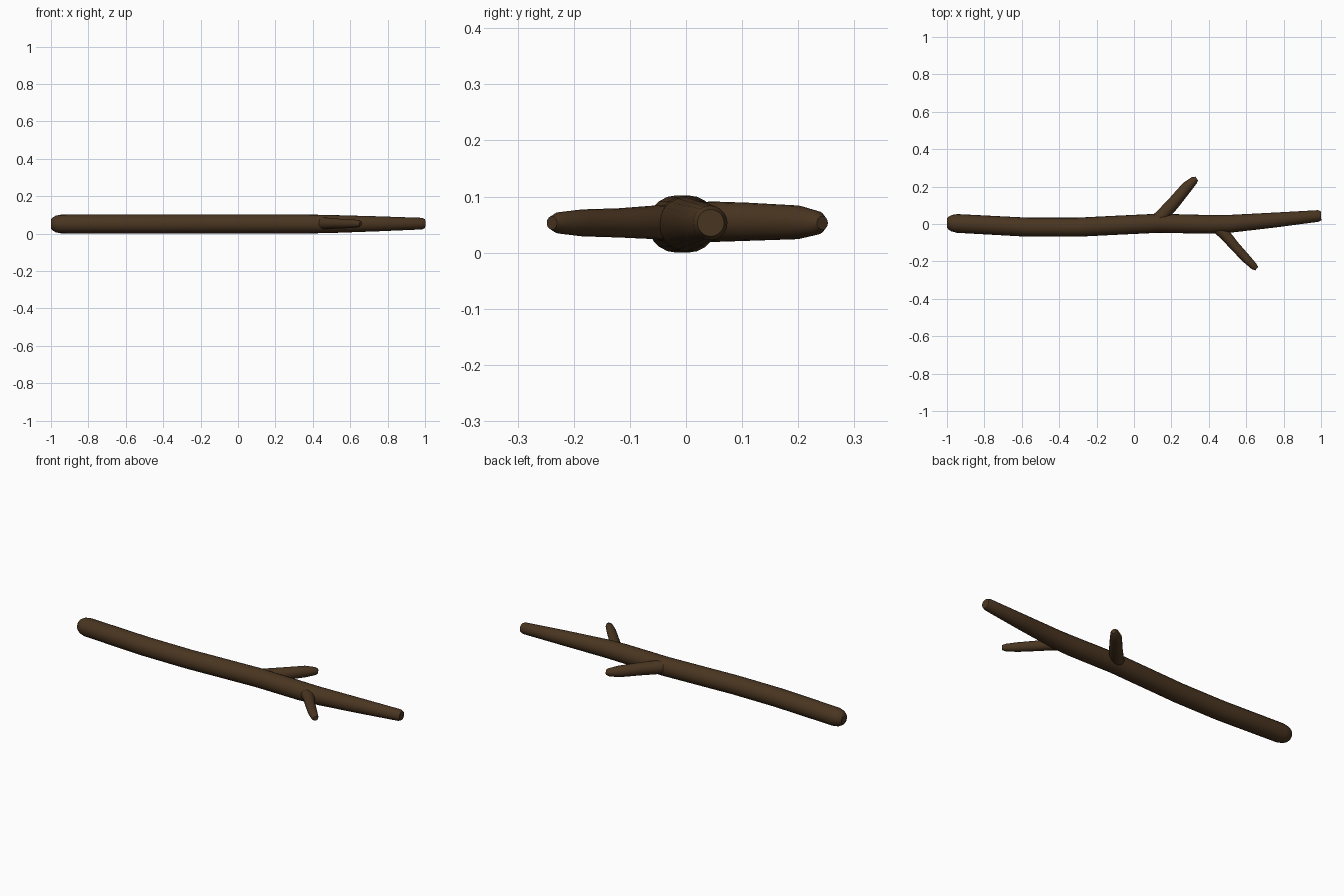
import bpy, bmesh, math
from mathutils import Vector

if "Cube" in bpy.data.objects:
    bpy.data.objects.remove(bpy.data.objects["Cube"])

bark = bpy.data.materials.new("bark")
bark.diffuse_color = (0.068, 0.036, 0.015, 1)
bark.use_nodes = True
bark.node_tree.nodes["Principled BSDF"].inputs["Base Color"].default_value = bark.diffuse_color
SIDES = 20


def limb(name, stations):
    """Loft a closed round tube through (x, y, z, radius) stations."""
    bm = bmesh.new()
    pts = [Vector(s[:3]) for s in stations]
    up = Vector((0, 0, 1))
    rings = []
    for i, p in enumerate(pts):
        d = pts[min(i + 1, len(pts) - 1)] - pts[max(i - 1, 0)]
        side = up.cross(d).normalized()
        top = d.cross(side).normalized()
        ring = []
        for k in range(SIDES):
            a = 2 * math.pi * k / SIDES
            ring.append(bm.verts.new(p + stations[i][3] * (side * math.cos(a) + top * math.sin(a))))
        rings.append(ring)
    for a, b in zip(rings, rings[1:]):
        for k in range(SIDES):
            n = (k + 1) % SIDES
            bm.faces.new((a[k], a[n], b[n], b[k]))
    bm.faces.new(rings[0])
    bm.faces.new(rings[-1])
    bmesh.ops.recalc_face_normals(bm, faces=bm.faces)
    mesh = bpy.data.meshes.new(name)
    bm.to_mesh(mesh)
    bm.free()
    ob = bpy.data.objects.new(name, mesh)
    bpy.context.collection.objects.link(ob)
    mesh.materials.append(bark)
    bpy.ops.object.select_all(action='DESELECT')
    ob.select_set(True)
    bpy.context.view_layer.objects.active = ob
    bpy.ops.object.shade_smooth_by_angle(angle=math.radians(40))
    return ob


# Main stick: rounded thick end, gentle S bend, tapering tip
limb("main_stick", [
    (-1.0, 0.006, 0.051, 0.024), (-0.992, 0.006, 0.051, 0.034),
    (-0.975, 0.005, 0.051, 0.044), (-0.945, 0.003, 0.051, 0.050),
    (-0.57, -0.017, 0.051, 0.051), (-0.30, -0.017, 0.051, 0.051),
    (-0.08, -0.006, 0.051, 0.051), (0.13, 0.004, 0.051, 0.051),
    (0.40, -0.002, 0.051, 0.050), (0.50, 0.0, 0.051, 0.048),
    (0.75, 0.021, 0.052, 0.040), (0.985, 0.043, 0.053, 0.031),
    (1.0, 0.044, 0.053, 0.024)])

# Larger twig pointing to the back
limb("back_twig", [
    (0.09, -0.01, 0.055, 0.034), (0.155, 0.05, 0.055, 0.036),
    (0.21, 0.11, 0.055, 0.034), (0.285, 0.20, 0.054, 0.030),
    (0.322, 0.234, 0.053, 0.021), (0.335, 0.243, 0.053, 0.012)])

# Smaller twig pointing to the front
limb("front_twig", [
    (0.44, -0.015, 0.054, 0.032), (0.485, -0.055, 0.054, 0.030),
    (0.54, -0.12, 0.053, 0.026), (0.60, -0.185, 0.053, 0.024),
    (0.642, -0.227, 0.053, 0.019), (0.656, -0.239, 0.053, 0.012)])
